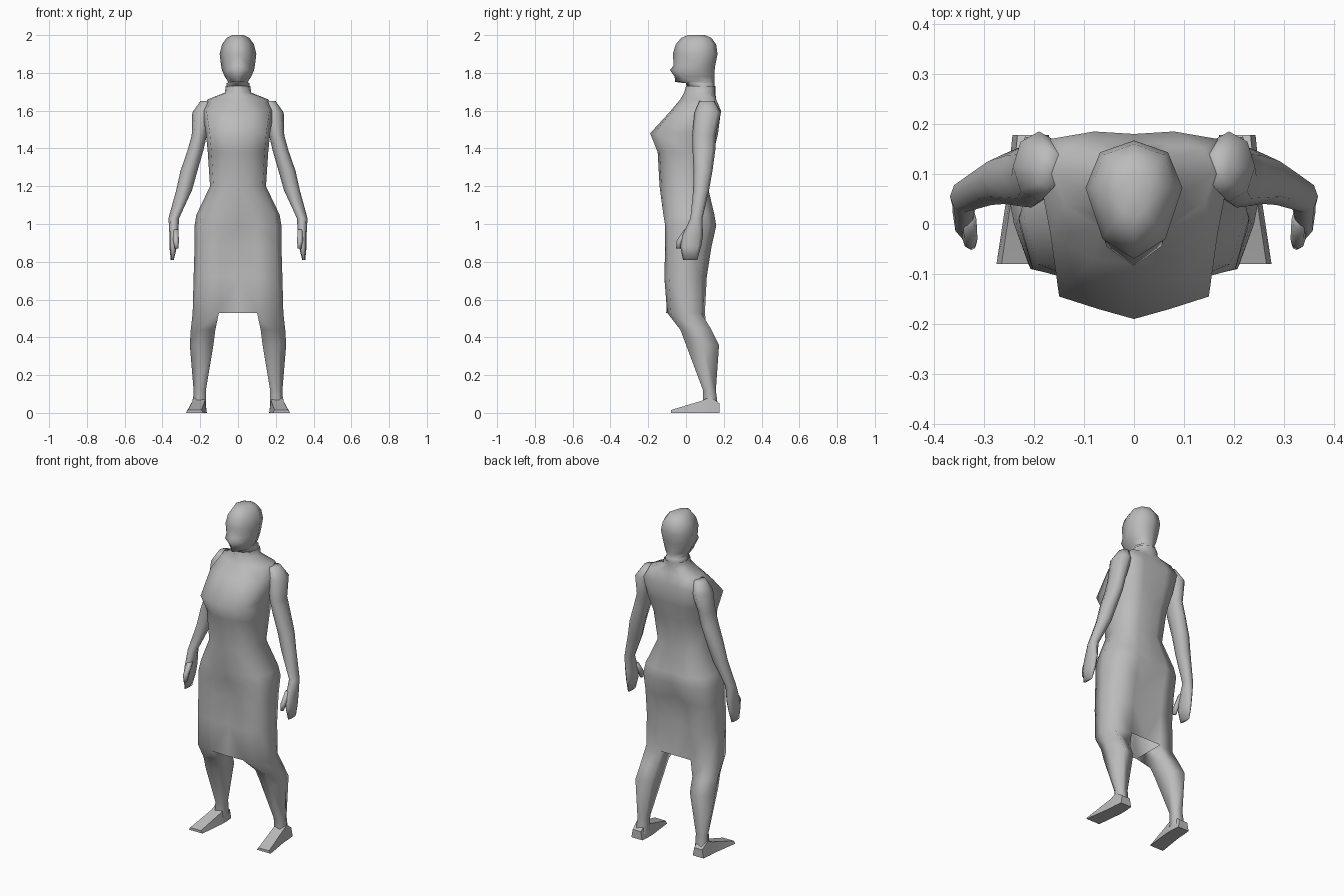
import bpy
import bmesh
import math

cube = bpy.data.objects.get("Cube")
if cube:
    bpy.data.objects.remove(cube, do_unlink=True)

# One plain clay colour for the whole figure
clay = bpy.data.materials.new("clay_grey")
clay.use_nodes = True
clay.diffuse_color = (0.5, 0.5, 0.5, 1)
shader = clay.node_tree.nodes["Principled BSDF"]
shader.inputs["Base Color"].default_value = clay.diffuse_color
shader.inputs["Roughness"].default_value = 0.7


def add_ring(bm, points):
    """Points are given in hundredths of a unit."""
    return [bm.verts.new([c / 100 for c in point]) for point in points]


def bridge(bm, rings, closed):
    for upper, lower in zip(rings, rings[1:]):
        count = len(upper)
        for i in range(count if closed else count - 1):
            j = (i + 1) % count
            bm.faces.new((upper[i], lower[i], lower[j], upper[j]))


def cap_ends(bm, rings):
    bm.faces.new(rings[0])
    bm.faces.new(list(reversed(rings[-1])))


def finish(name, bm, angle=None):
    """Turn the left half into a mirrored, smoothly shaded object."""
    mesh = bpy.data.meshes.new(name)
    bm.to_mesh(mesh)
    bm.free()
    mesh.materials.append(clay)
    obj = bpy.data.objects.new(name, mesh)
    bpy.context.collection.objects.link(obj)
    mirror = obj.modifiers.new("mirror", "MIRROR")
    mirror.use_clip = True
    mirror.merge_threshold = 0.0005
    bpy.ops.object.select_all(action="DESELECT")
    obj.select_set(True)
    bpy.context.view_layer.objects.active = obj
    if angle is None:
        bpy.ops.object.shade_smooth()
    else:
        bpy.ops.object.shade_smooth_by_angle(angle=math.radians(angle))
    return obj


def torso_ring(z, width, front, front_in, front_out, side, back_out, back_in, back):
    inner, outer = width * 0.42, width * 0.88
    return [(0, front, z), (inner, front_in, z), (outer, front_out, z),
            (width, side, z), (outer, back_out, z), (inner, back_in, z), (0, back, z)]


def leg_ring(z, inner, outer, front, back):
    depth, middle = back - front, inner + (outer - inner) * 0.7
    return [(inner, front + depth * 0.15, z), (middle, front, z),
            (outer, front + depth * 0.5, z), (middle, back, z),
            (inner, back - depth * 0.15, z)]


def head_ring(z, width, front, back):
    depth = back - front
    return [(0, front, z), (width * 0.65, front + depth * 0.17, z),
            (width, front + depth * 0.6, z),
            (width * 0.7, back - depth * 0.1, z), (0, back, z)]


def limb_ring(z, x, y, radius_x, radius_y, sides=8):
    angles = [math.tau * i / sides for i in range(sides)]
    return [(x + radius_x * math.cos(a), y + radius_y * math.sin(a), z) for a in angles]


def foot_ring(y, inner, outer, top):
    return [(outer, y, 0), (inner, y, 0), (inner + 1, y, top), (outer - 1, y, top)]


# Torso and skirt, from neck to hem
torso_rows = [
    (173, 6.5, 0, 1, 4, 9, 13, 15, 15.5),
    (169.5, 7, -1, 0, 4, 9, 13, 15, 15.5),
    (166, 16, -3, -1, 4, 10, 15, 16, 16),
    (160, 19, -8, -7, -2, 10, 17, 18.5, 18),
    (148, 17, -19, -17, -14.5, 0, 15, 17, 16),
    (138, 16, -15, -14, -10, 1, 11, 14.5, 14),
    (120, 14.8, -14, -13, -9, 0, 8.5, 11.5, 11.5),
    (105, 22, -12, -12, -8, 1, 11, 15, 14),
    (99, 23, -11, -11, -9, 1, 12, 16, 14.5),
    (88, 23, -6.5, -11, -9, 0, 10, 13.5, 8),
    (72, 23.5, -8.5, -11.5, -9, 0, 8, 11, 6),
    (53, 24, -10.5, -10, -8, 0, 8, 10, 10),
]
bm = bmesh.new()
rings = [add_ring(bm, torso_ring(*row)) for row in torso_rows]
bridge(bm, rings, closed=False)

# Lower legs grow out of the outer part of the open hem
leg_rows = [(44, 12, 25, -3, 13.5), (36, 13, 25.5, 0, 17.5),
            (12, 17, 23.5, 9, 15.8), (3, 17, 24, 9, 17)]
legs = [rings[-1][1:6]] + [add_ring(bm, leg_ring(*row)) for row in leg_rows]
bridge(bm, legs, closed=True)
finish("body_and_legs", bm)

# Head with jaw and nose
head_rows = [
    (168, 6, 1, 15.5), (174.5, 6, 0, 15), (175.2, 5.2, -5.8, 15),
    (178, 7, -6, 15), (181.5, 8.5, -8.5, 15.2), (184, 9, -6.5, 15.5),
    (190, 9.7, -7, 16.7), (195, 8.5, -5.5, 16), (198.5, 6, -2.5, 13.5),
    (200, 3, 1, 10),
]
bm = bmesh.new()
rings = [add_ring(bm, head_ring(*row)) for row in reversed(head_rows)]
bridge(bm, rings, closed=False)
cap_ends(bm, rings)
finish("head", bm)

# Arms with flat hands, and thumbs
arm_rows = [
    (165, 17, 11, 3, 4), (159, 19, 11.5, 5.2, 7), (147, 20.5, 9.5, 4, 6.2),
    (139, 22.5, 9.5, 4.2, 6), (128, 26, 9, 4.5, 5), (118, 28.5, 8, 4.2, 4.2),
    (103, 34, 5.5, 2.8, 3.2), (94, 34, 3.5, 2.3, 5.5), (88, 34.3, 2.5, 2, 5.5),
    (81, 34.8, 2.2, 0.8, 3.8),
]
thumb_rows = [(97, 33, 1, 1.5, 2), (91, 32.8, -3, 1.5, 2), (87, 32.5, -4, 1, 1.2)]
for name, rows in (("arms", arm_rows), ("thumbs", thumb_rows)):
    bm = bmesh.new()
    rings = [add_ring(bm, limb_ring(*row)) for row in rows]
    bridge(bm, rings, closed=True)
    cap_ends(bm, rings)
    finish(name, bm)

# Feet, heel to toe
foot_rows = [(17.8, 17, 24.3, 5), (13, 16.5, 24.8, 8.5),
             (8.5, 16.5, 25, 6.5), (-8, 18.3, 27.5, 1.5)]
bm = bmesh.new()
rings = [add_ring(bm, foot_ring(*row)) for row in foot_rows]
bridge(bm, rings, closed=True)
cap_ends(bm, rings)
finish("feet", bm, angle=50)
